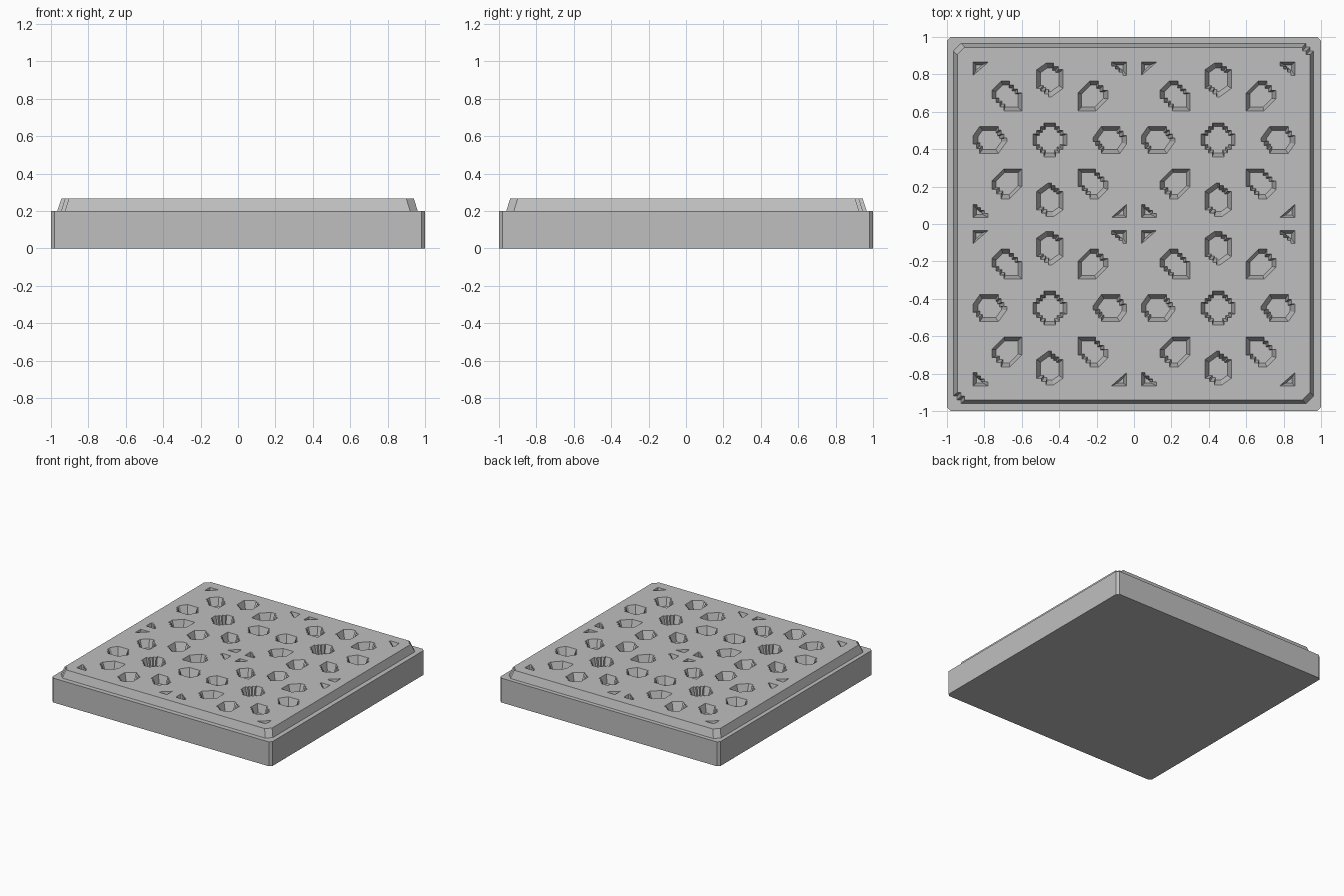
import bpy
import bmesh
from mathutils import Vector

if "Cube" in bpy.data.objects:
    bpy.data.objects.remove(bpy.data.objects["Cube"], do_unlink=True)

SLAB_TOP, PAD_TOP, SLOPE = 0.2, 0.265, 0.021

stone = bpy.data.materials.new("stone grey")
stone.use_nodes = True
GREY = (0.52, 0.52, 0.52, 1)
stone.diffuse_color = GREY
stone.node_tree.nodes["Principled BSDF"].inputs["Base Color"].default_value = GREY


def add_object(name, bm):
    mesh = bpy.data.meshes.new(name)
    bm.to_mesh(mesh)
    bm.free()
    mesh.materials.append(stone)
    obj = bpy.data.objects.new(name, mesh)
    bpy.context.collection.objects.link(obj)
    return obj


def outline(x0, x1, y0, y1, cuts, stepped=(True, False, True, False)):
    """Counter-clockwise rectangle with corners NE, NW, SW, SE cut straight or in steps."""
    corners = [(x1, y1), (x0, y1), (x0, y0), (x1, y0)]
    signs = [(-1, -1), (1, -1), (1, 1), (-1, 1)]
    points = []

    def put(x, y):
        p = Vector((x, y))
        if not points or (p - points[-1]).length > 1e-4:
            points.append(p)

    for i in range(4):
        (x, y), (sx, sy), (cx, cy) = corners[i], signs[i], cuts[i]
        a, b = Vector((x, y + sy * cy)), Vector((x + sx * cx, y))
        if i % 2:
            a, b = b, a
        put(*a)
        steps = max(2, round((b - a).length / 0.03)) if stepped[i] and cx else 1
        for k in range(steps):
            p, q = a.lerp(b, k / steps), a.lerp(b, (k + 1) / steps)
            if steps > 1:
                put(*((p.x, q.y) if i % 2 else (q.x, p.y)))
            put(*q)
    if (points[0] - points[-1]).length < 1e-4:
        points.pop()
    return points


def centroid(points):
    area, centre = 0, Vector((0, 0))
    for p, q in zip(points, points[1:] + points[:1]):
        w = p.x * q.y - q.x * p.y
        area += w
        centre += (p + q) * w
    return centre / (3 * area)


def wall(bm, points, z_low, z_high, spread, outward):
    """Sloping wall under an outline; returns its lower and upper rings."""
    c = centroid(points)
    half = min((max(p[i] for p in points) - min(p[i] for p in points)) / 2 for i in (0, 1))
    scale = 1 + spread / half
    top = [bm.verts.new((p.x, p.y, z_high)) for p in points]
    low = [bm.verts.new((*(c + (p - c) * scale), z_low)) for p in points]
    for i in range(len(points)):
        j = (i + 1) % len(points)
        quad = [low[i], low[j], top[j], top[i]]
        bm.faces.new(quad if outward else quad[::-1])
    return low, top


# Slab with clipped corners
bm = bmesh.new()
low, top = wall(bm, outline(-1, 1, -1, 1, [(0.02, 0.02)] * 4, (False,) * 4), 0, SLAB_TOP, 0, True)
bm.faces.new(top)
bm.faces.new(low[::-1])
add_object("base_slab", bm)


# Pit outlines of one tile, relative to the tile centre
def tile_pits():
    pits = [outline(-0.091, 0.091, -0.091, 0.091, [(0.06, 0.06)] * 4, (True,) * 4)]
    none, wide = (0, 0), (0.065, 0.065)
    for i, (sx, sy) in enumerate([(1, 1), (-1, 1), (-1, -1), (1, -1)]):
        inner = (i + 2) % 4
        # Five-sided pit, square towards the tile centre
        cuts = [wide] * 4
        cuts[i], cuts[inner] = (0.05, 0.05), none
        xs, ys = sorted((sx * 0.15, sx * 0.31)), sorted((sy * 0.155, sy * 0.315))
        pits.append(outline(*xs, *ys, cuts))
        # Three-sided pit in the tile corner
        cuts = [none] * 4
        cuts[inner] = (0.08, 0.07) if inner % 2 else (0.06, 0.05)
        xs, ys = sorted((sx * 0.33, sx * 0.41)), sorted((sy * 0.345, sy * 0.415))
        pits.append(outline(*xs, *ys, cuts))
    # Pits at the middle of each tile side, pointed towards the centre
    outer_cut, inner_cut = (0.035, 0.05), (0.045, 0.062)
    for s in (1, -1):
        east, west = (outer_cut, inner_cut) if s > 0 else (inner_cut, outer_cut)
        span = sorted((s * 0.23, s * 0.41))
        pits.append(outline(*span, -0.072, 0.072, [east, west, west, east]))
        north, south = east[::-1], west[::-1]
        pits.append(outline(-0.07, 0.07, *span, [north, north, south, south]))
    return pits


# Raised pad with sloping sides and sunken pits
bm = bmesh.new()
rim = outline(-0.945, 0.94, -0.94, 0.945, [(0.04, 0.04)] * 4)
rings = [wall(bm, rim, SLAB_TOP, PAD_TOP, SLOPE, True)[1]]
for tx in (-0.45, 0.45):
    for ty in (-0.45, 0.45):
        for pit in tile_pits():
            placed = [p + Vector((tx, ty)) for p in pit]
            rings.append(wall(bm, placed, SLAB_TOP, PAD_TOP, -SLOPE, False)[1])
edges = [bm.edges.get((r[i - 1], r[i])) for r in rings for i in range(len(r))]
bmesh.ops.triangle_fill(bm, edges=edges, use_beauty=True, use_dissolve=False, normal=(0, 0, 1))
bm.normal_update()
for face in bm.faces:
    if face.normal.z < -0.99:
        face.normal_flip()
add_object("pitted_pad", bm)
